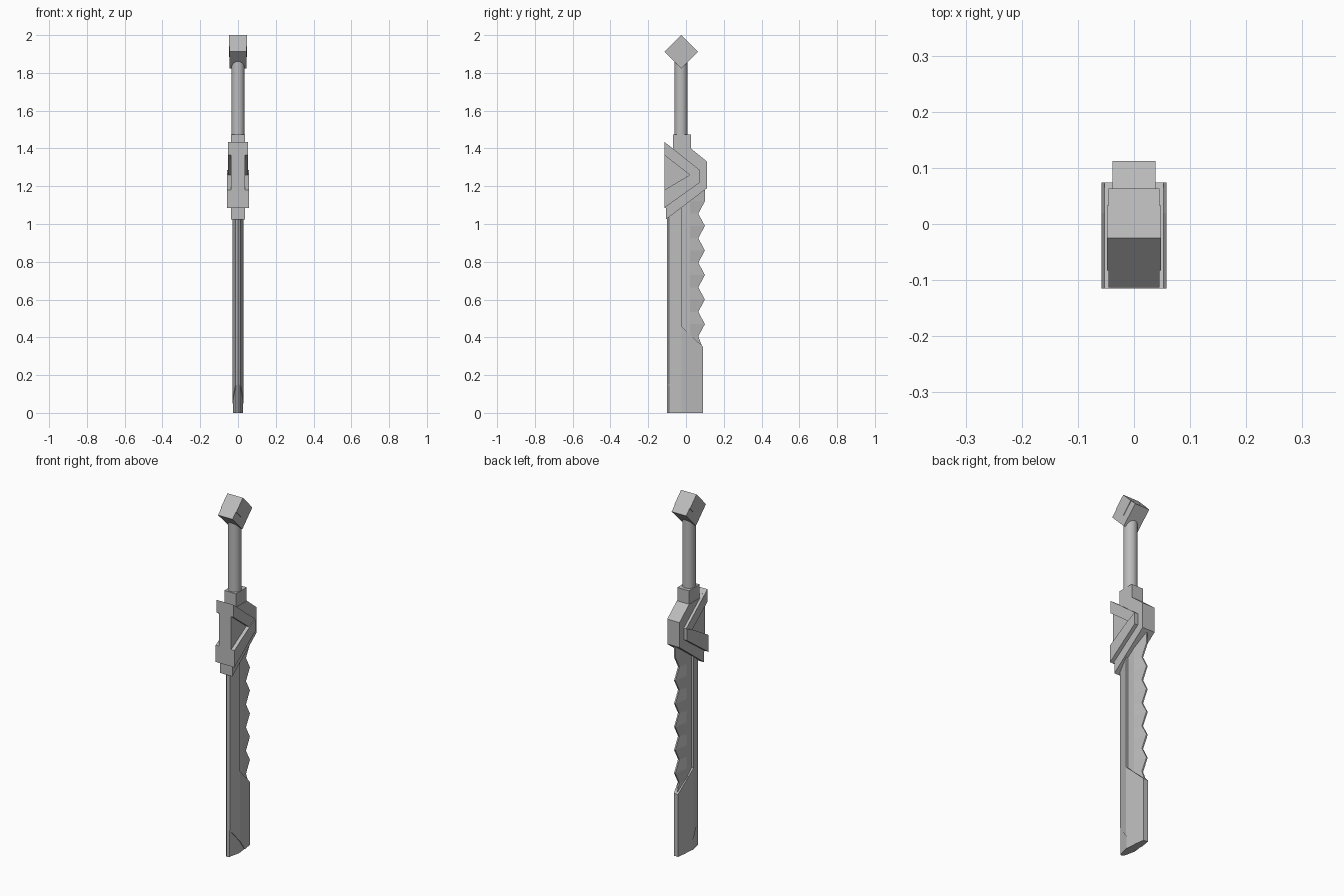
import bpy, bmesh, math
from mathutils import Vector

cube = bpy.data.objects.get("Cube")
if cube:
    bpy.data.objects.remove(cube, do_unlink=True)

GREY = (0.5, 0.5, 0.5, 1)
steel = bpy.data.materials.new("plain grey")
steel.use_nodes = True
steel.diffuse_color = GREY
steel.node_tree.nodes["Principled BSDF"].inputs["Base Color"].default_value = GREY


def finish(name, bm):
    bmesh.ops.recalc_face_normals(bm, faces=bm.faces)
    mesh = bpy.data.meshes.new(name)
    bm.to_mesh(mesh)
    bm.free()
    mesh.materials.append(steel)
    obj = bpy.data.objects.new(name, mesh)
    bpy.context.collection.objects.link(obj)
    return obj


def loft(name, rings, cuts=()):
    """Skin a list of rings, cap the ends, then trim with (point, normal) planes."""
    bm = bmesh.new()
    rows = [[bm.verts.new(p) for p in ring] for ring in rings]
    n = len(rows[0])
    for a, b in zip(rows, rows[1:]):
        for i in range(n):
            j = (i + 1) % n
            bm.faces.new((a[i], a[j], b[j], b[i]))
    bm.faces.new(rows[0])
    bm.faces.new(rows[-1])
    for point, normal in cuts:
        bmesh.ops.bisect_plane(bm, geom=bm.verts[:] + bm.edges[:] + bm.faces[:],
                               plane_co=point, plane_no=normal, clear_outer=True)
        bmesh.ops.holes_fill(bm, edges=[e for e in bm.edges if e.is_boundary])
    return finish(name, bm)


def prism(name, outline, x0, x1):
    """Extrude a side (y, z) outline across x."""
    return loft(name, [[(x, y, z) for y, z in outline] for x in (x0, x1)])


def diamond(y, z, r):
    return [(y, z - r), (y + r, z), (y, z + r), (y - r, z)]


# Blade cross-section: sharp front, ridge, narrow flat back
RIDGE = -0.025
FRONT = [(0, -0.10), (0.013, -0.09), (0.03, RIDGE)]
BACK = [(0.013, 0.09)]


def section(half, z, scale=1):
    ring = [(x * scale, y, z) for x, y in half]
    return ring + [(-x, y, z) for x, y, z in reversed(ring) if x > 0]


# Lower blade with sloped shoulder, and its slightly thinner tip corner
shoulder = (Vector((0, RIDGE, 0.46)), Vector((0, 0.11, 0.115)))
tip_point, tip_normal = Vector((0, -0.10, 0.16)), Vector((0, -0.16, -0.13))
full = FRONT + BACK
loft("lower_blade", [section(full, 0), section(full, 0.46)],
     [shoulder, (tip_point, tip_normal)])
loft("blade_tip", [section(full, 0, 0.86), section(full, 0.3, 0.86)],
     [(tip_point, -tip_normal)])
loft("blade_spine", [section(FRONT, 0.46), section(FRONT, 1.15)])

# Serrated edge: alternating valleys and peaks
rows = [(0.09, 0.34)]
rows += [(0.10 if i % 2 else 0.065, 0.405 + 0.065 * i) for i in range(12)]
rows += [(0.10, 1.2)]
loft("serrated_edge",
     [section([(0.018, RIDGE - 0.02), (0.018, 0.02), (0.004, y)], z) for y, z in rows])

# Guard body and collar
prism("guard_body",
      [(-0.115, 1.435), (-0.07, 1.40), (0.026, 1.40), (0.112, 1.33), (0.112, 1.19),
       (-0.105, 1.025), (-0.105, 1.085), (-0.115, 1.085)], -0.038, 0.038)
prism("collar", [(-0.07, 1.38), (0.026, 1.38), (0.026, 1.475), (-0.07, 1.475)],
      -0.036, 0.036)

# Chevron arms on both sides of the guard
for side, s in (("left", 1), ("right", -1)):
    prism(side + "_upper_arm",
          [(-0.115, 1.435), (0.074, 1.285), (0.02, 1.26), (-0.115, 1.365)],
          s * 0.03, s * 0.053)
    prism(side + "_lower_arm",
          [(0.02, 1.26), (0.074, 1.285), (0.074, 1.22), (-0.115, 1.085), (-0.115, 1.18)],
          s * 0.03, s * 0.058)

# Round grip
angles = [math.tau * i / 16 for i in range(16)]
grip = loft("grip", [[(0.035 * math.cos(a), -0.027 + 0.035 * math.sin(a), z)
                      for a in angles] for z in (1.46, 1.88)])
bpy.ops.object.select_all(action="DESELECT")
grip.select_set(True)
bpy.context.view_layer.objects.active = grip
bpy.ops.object.shade_smooth_by_angle(angle=math.radians(40))

# Pommel block with a slightly wider upper block
prism("pommel", diamond(-0.025, 1.912, 0.088), -0.045, 0.045)
prism("pommel_cap", diamond(-0.025, 1.942, 0.0582), -0.048, 0.048)
